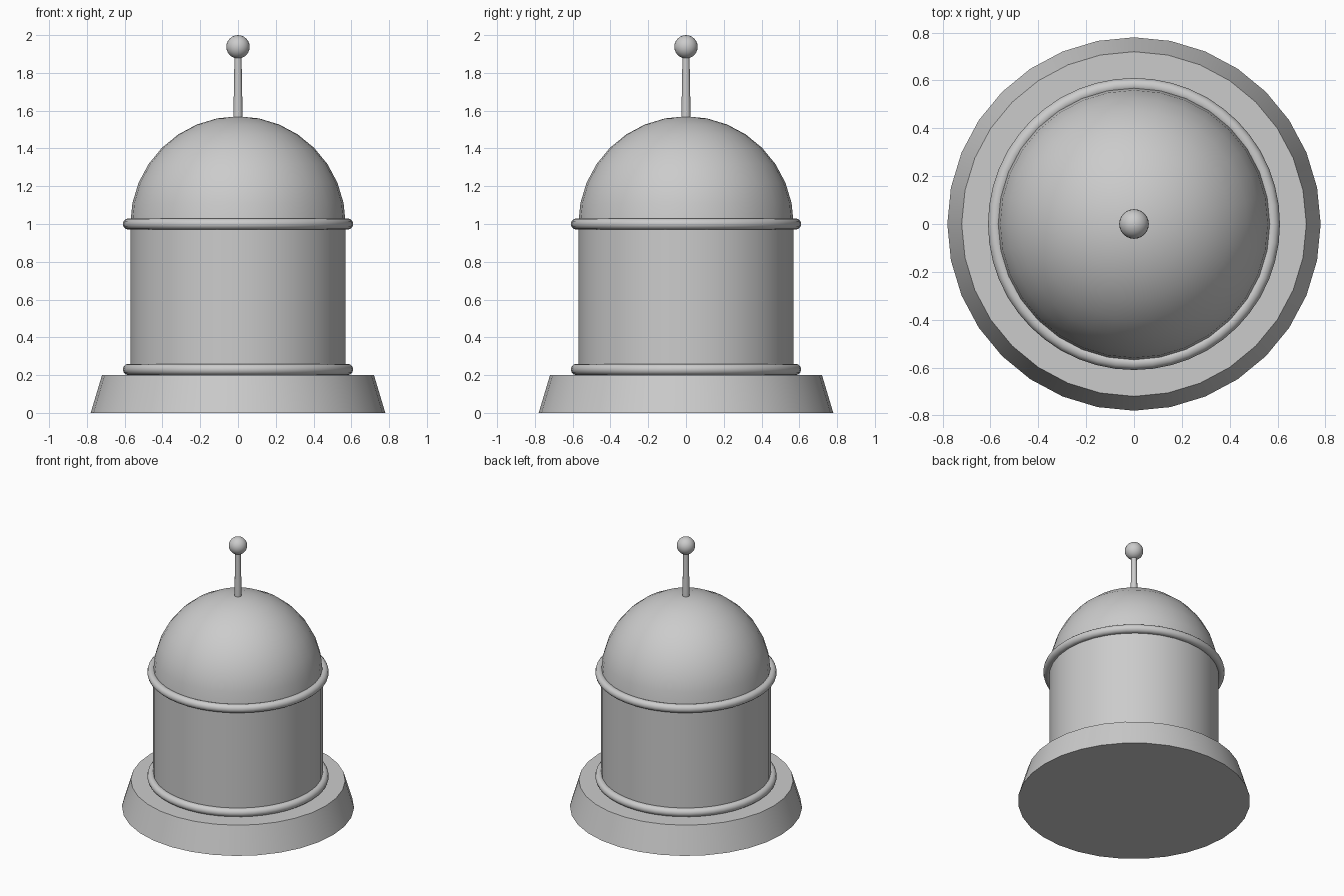
import bpy, bmesh, math

if "Cube" in bpy.data.objects:
    bpy.data.objects.remove(bpy.data.objects["Cube"])

grey = bpy.data.materials.new("light_grey")
grey.diffuse_color = (0.6, 0.6, 0.6, 1)
grey.use_nodes = True
grey.node_tree.nodes["Principled BSDF"].inputs["Base Color"].default_value = grey.diffuse_color


def finish(name):
    ob = bpy.context.object
    ob.name = name
    ob.data.materials.append(grey)
    bpy.ops.object.shade_smooth_by_angle(angle=math.radians(35))
    return ob


def drum(name, r1, r2, z0, z1, sides=32):
    bpy.ops.mesh.primitive_cone_add(vertices=sides, radius1=r1, radius2=r2,
                                    depth=z1 - z0, location=(0, 0, (z0 + z1) / 2))
    return finish(name)


def ring(name, z):
    bpy.ops.mesh.primitive_torus_add(major_radius=0.58, minor_radius=0.03,
                                     major_segments=48, minor_segments=12, location=(0, 0, z))
    return finish(name)


def ball(name, r, z, segments, rings):
    bpy.ops.mesh.primitive_uv_sphere_add(segments=segments, ring_count=rings,
                                         radius=r, location=(0, 0, z))
    return finish(name)


# Flared base and round body
drum("base", 0.78, 0.72, 0, 0.2)
drum("body", 0.57, 0.57, 0.2, 1.0)

# Trim rings at the foot and top of the body
ring("lower_ring", 0.23)
ring("upper_ring", 1.0)

# Half-sphere dome
dome = ball("dome", 0.57, 1.0, 32, 16)
bm = bmesh.new()
bm.from_mesh(dome.data)
bmesh.ops.delete(bm, geom=[v for v in bm.verts if v.co.z < -0.001], context='VERTS')
bm.to_mesh(dome.data)
bm.free()

# Antenna with a ball tip
drum("antenna", 0.025, 0.018, 1.54, 1.92, 12)
ball("antenna_tip", 0.062, 1.938, 24, 12)
